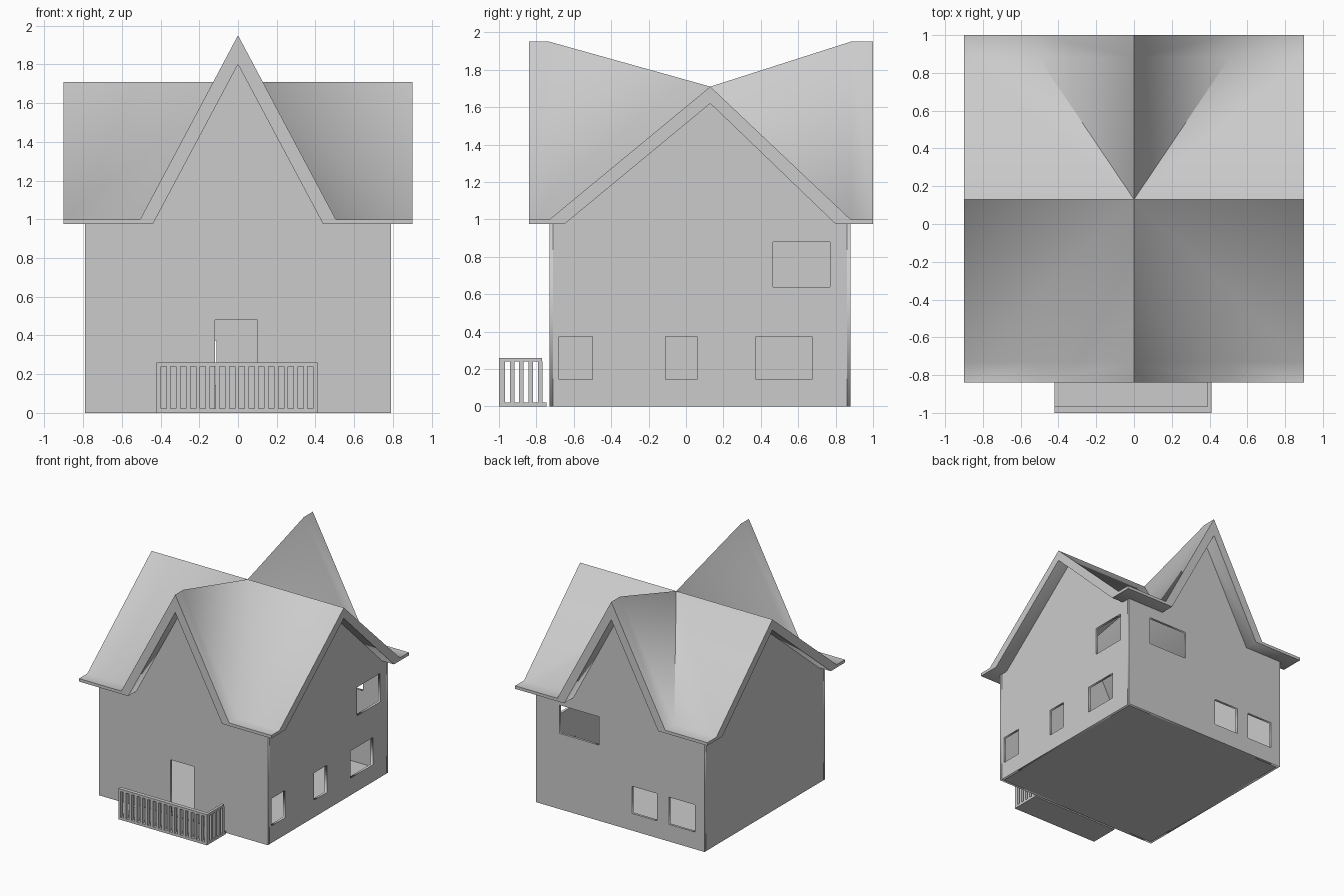
import bpy, bmesh
from mathutils import Matrix, Vector

if "Cube" in bpy.data.objects:
    bpy.data.objects.remove(bpy.data.objects["Cube"])

T = 0.02                      # wall thickness
XW, YF, YB = 0.79, -0.73, 0.88  # wall planes
YR = 0.13                     # side-gable ridge


def link(name, bm):
    bmesh.ops.remove_doubles(bm, verts=bm.verts, dist=1e-4)
    bmesh.ops.recalc_face_normals(bm, faces=bm.faces)
    me = bpy.data.meshes.new(name)
    bm.to_mesh(me)
    bm.free()
    ob = bpy.data.objects.new(name, me)
    bpy.context.collection.objects.link(ob)
    return ob


def box(bm, x0, x1, y0, y1, z0, z1):
    m = Matrix.Translation(((x0 + x1) / 2, (y0 + y1) / 2, (z0 + z1) / 2)) @ \
        Matrix.Diagonal((x1 - x0, y1 - y0, z1 - z0, 1))
    bmesh.ops.create_cube(bm, size=1, matrix=m)


def select_only(ob):
    bpy.ops.object.select_all(action='DESELECT')
    ob.select_set(True)
    bpy.context.view_layer.objects.active = ob


def wall(name, outline, holes, along_y, offset):
    """Filled outline with rectangular openings, stood upright as a wall panel."""
    cu = bpy.data.curves.new(name, 'CURVE')
    cu.dimensions = '2D'
    cu.fill_mode = 'BOTH'
    cu.extrude = T / 2
    rects = [[(a, c), (b, c), (b, d), (a, d)] for a, b, c, d in holes]
    for pts in [outline] + rects:
        s = cu.splines.new('POLY')
        s.points.add(len(pts) - 1)
        for p, (u, v) in zip(s.points, pts):
            p.co = (u, v, 0, 1)
        s.use_cyclic_u = True
    ob = bpy.data.objects.new(name, cu)
    bpy.context.collection.objects.link(ob)
    if along_y:
        m = Matrix(((0, 0, 1, offset), (1, 0, 0, 0), (0, 1, 0, 0), (0, 0, 0, 1)))
    else:
        m = Matrix(((1, 0, 0, 0), (0, 0, -1, offset), (0, 1, 0, 0), (0, 0, 0, 1)))
    ob.matrix_world = m
    select_only(ob)
    bpy.ops.object.convert(target='MESH')


# Walls with gable infill and window openings
front = [(-XW, 0), (XW, 0), (XW, .985), (.445, .985), (0, 1.805), (-.445, .985), (-XW, .985)]
side = [(YF + T, 0), (YB - T, 0), (YB - T, .985), (.8, .985), (YR, 1.625), (-.65, .985), (YF + T, .985)]
wall("front_wall", front, [(-.12, .10, .02, .48)], False, YF + T / 2)
wall("back_wall", front, [(.2, .57, .64, .88), (-.345, -.11, .145, .375),
                          (-.70, -.455, .145, .375)], False, YB - T / 2)
wall("right_wall", side, [(-.68, -.5, .145, .375), (-.11, .06, .145, .375),
                          (.375, .675, .145, .375), (.465, .77, .64, .88)], True, XW - T / 2)
wall("left_wall", side, [], True, -XW + T / 2)

# Floor
bm = bmesh.new()
box(bm, -XW + T, XW - T, YF + T, YB - T, 0, T)
link("floor", bm)

# Cross-gable roof: one quadrant shell, repeated to all four corners
bm = bmesh.new()
XE = 0.9
for sx in (-1, 1):
    for yg, yi, ye in ((YF, -.65, -.84), (YB, .80, 1.0)):
        rims = []
        for zc, za, ze, xp, yp in ((1.71, 1.95, 1.0, .505, yg), (1.62, 1.80, .975, .44, yi)):
            co = dict(C=(0, YR, zc), A=(0, yg, za), A2=(0, ye, za), P=(xp, yp, ze),
                      P2=(xp, ye, ze), Q=(XE, yp, ze), Q2=(XE, ye, ze), R=(XE, YR, zc))
            v = {k: bm.verts.new((x * sx, y, z)) for k, (x, y, z) in co.items()}
            for f in (("C", "A", "P"), ("A", "A2", "P2", "P"),
                      ("P", "P2", "Q2", "Q"), ("C", "P", "Q", "R")):
                bm.faces.new([v[k] for k in f])
            rims.append(v)
        top, bot = rims
        for a, b in (("A2", "P2"), ("P2", "Q2"), ("Q2", "Q"), ("Q", "R")):
            bm.faces.new((top[a], top[b], bot[b], bot[a]))
roof = link("roof", bm)
select_only(roof)
bpy.ops.object.shade_smooth_by_angle(angle=1.3)

# Porch slab
bm = bmesh.new()
box(bm, -.42, .41, -1.0, -.745, 0, .022)
link("porch_slab", bm)

# Railing: front run and right-hand return, left side open
bm = bmesh.new()
box(bm, -.42, .41, -1.0, -.967, .24, .26)
box(bm, .388, .41, -.967, -.77, .24, .26)
n = 17
for i in range(n):
    x = -.409 + i * (.808 / (n - 1))
    box(bm, x - .011, x + .011, -1.0, -.967, .02, .24)
for i in range(1, 5):
    y = -.98 + i * .05
    box(bm, .388, .41, y - .012, y + .012, .02, .24)
link("porch_railing", bm)
